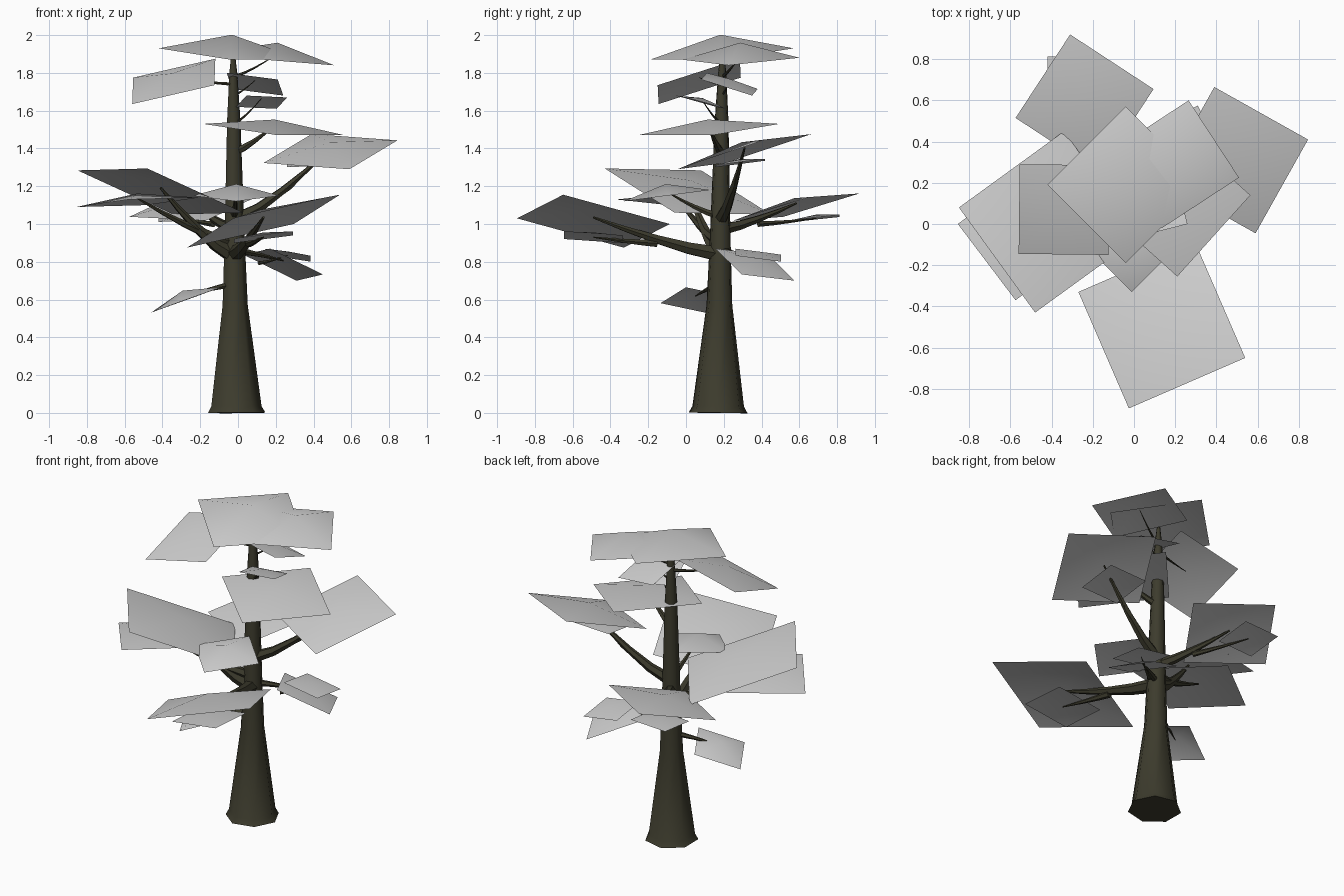
import bpy, bmesh, math
from mathutils import Vector

if "Cube" in bpy.data.objects:
    bpy.data.objects.remove(bpy.data.objects["Cube"])


def material(name, col):
    m = bpy.data.materials.new(name)
    m.diffuse_color = (*col, 1)
    m.use_nodes = True
    m.node_tree.nodes["Principled BSDF"].inputs["Base Color"].default_value = m.diffuse_color
    return m


BARK = material("dark_bark", (0.046, 0.044, 0.026))
LEAF = material("pale_grey_leaf", (0.62, 0.62, 0.62))


def finish(bm, name, mat, angle):
    me = bpy.data.meshes.new(name)
    bm.to_mesh(me)
    bm.free()
    me.materials.append(mat)
    ob = bpy.data.objects.new(name, me)
    bpy.context.collection.objects.link(ob)
    bpy.context.view_layer.objects.active = ob
    ob.select_set(True)
    bpy.ops.object.shade_smooth_by_angle(angle=math.radians(angle))
    ob.select_set(False)


def tube(name, pts, radii, sides):
    """Tapered limb along a path."""
    bm = bmesh.new()
    rings = []
    for i, (p, r) in enumerate(zip(pts, radii)):
        d = (pts[min(i + 1, len(pts) - 1)] - pts[max(i - 1, 0)]).normalized()
        ref = Vector((0, 1, 0)) if sides > 6 else Vector((0, 0, 1))
        u = ref.cross(d).normalized()
        v = d.cross(u)
        angles = [math.tau * k / sides for k in range(sides)]
        rings.append([bm.verts.new(p + r * (u * math.cos(a) + v * math.sin(a))) for a in angles])
    for a, b in zip(rings, rings[1:]):
        for k in range(sides):
            n = (k + 1) % sides
            bm.faces.new((a[k], a[n], b[n], b[k]))
    bm.faces.new(rings[0][::-1])
    bm.faces.new(rings[-1])
    bmesh.ops.recalc_face_normals(bm, faces=bm.faces)
    finish(bm, name, BARK, 55)


def leaf_card(name, centre, d, p, bulge):
    """Square card from centre and two half diagonals, middle pushed up."""
    bm = bmesh.new()
    vs = [bm.verts.new(centre + v) for v in (d, p, -d, -p)]
    top = bm.verts.new(centre + d.cross(p).normalized() * bulge * (d - p).length)
    for k in range(4):
        bm.faces.new((vs[k], vs[k - 3], top))
    finish(bm, name, LEAF, 80)


def trunk_axis(z):
    return Vector((-.015 - .006 * z, .17 + .012 * z, z))


def branch(name, start, end, radius):
    """Limb that leaves nearly level and curves up to its leaf."""
    ts = [k / 4 for k in range(5)]
    pts = [start.lerp(end, t) for t in ts]
    for t, q in zip(ts, pts):
        q.z = start.z + (end.z - start.z) * t ** 1.3
    tube(name, pts, [radius * (1 - .85 * t) for t in ts], 6)


# trunk: height and radius, flared foot
trunk = [(0, .16), (.035, .14), (.57, .07), (.9, .057), (1.55, .037), (1.8, .022), (1.94, .006)]
tube("trunk", [trunk_axis(z) for z, r in trunk], [r for z, r in trunk], 7)

# each bough: leaf centre, plan half diagonal, rise along both diagonals, branch root height
boughs = {
    "top": (-.04, .19, 1.9, .38, 0, -.03, .03, 1.85),
    "top_right": (.2, .29, 1.875, .065, .31, .005, .035, 1.78),
    "upper_left": (-.34, .07, 1.755, .22, .215, .12, .02, 1.74),
    "upper_back": (.09, .23, 1.74, .15, .12, -.06, -.025, 1.68),
    "upper_front": (.125, .08, 1.645, .135, -.08, .025, -.035, 1.53),
    "middle_right": (.19, .12, 1.5, .375, .02, -.03, .03, 1.38),
    "right": (.49, .31, 1.383, .355, .1, .06, .093, 1.02),
    "left": (-.41, .01, 1.172, .44, -.07, -.112, -.122, .83),
    "front_left": (-.53, -.045, 1.115, .325, -.045, .025, -.015, .9),
    "inner_front": (-.01, -.1, 1.15, .23, 0, 0, .03, 1.04),
    "back": (-.24, .585, 1.09, .335, .07, .052, .072, .97),
    "front": (.135, -.49, 1.015, .405, -.16, .14, -.015, .84),
    "low_back": (.24, .365, .785, .21, -.07, -.052, -.085, .86),
    "low_left": (-.275, .05, .598, .185, -.05, .067, .017, .68),
}
domed = ("top", "top_right", "inner_front", "low_left")
# small extra leaves beside a large one: height offset and outward shift
extras = {"right": (-.06, -.1), "front": (-.085, 0), "back": (-.06, .12), "low_back": (.05, .03)}

for name, (x, y, z, dx, dy, rise_d, rise_p, root) in boughs.items():
    centre = Vector((x, y, z))
    d, p = Vector((dx, dy, rise_d)), Vector((-dy, dx, rise_p))
    bulge = .19 if name in domed else .1
    leaf_card(name + "_leaf", centre, d, p, bulge)
    size = math.hypot(dx, dy)
    start = trunk_axis(root)
    radius = .1 * size * min(1, (2.1 - root) / 1.1)
    branch(name + "_branch", start, centre + Vector((0, 0, .02)), radius)
    if name in extras:
        lift, out = extras[name]
        away = (centre - start) * Vector((1, 1, 0)).length / 1.414
        away.z = 0
        c = centre + away.normalized() * out + Vector((0, 0, lift))
        s = max(.12, .36 * size)
        flat = []
        for vx, vy in ((s, s), (-s, s)):
            along, across = vx * dx + vy * dy, vy * dx - vx * dy
            rise = .45 * (rise_d * along + rise_p * across) / size ** 2
            flat.append(Vector((vx, vy, rise)))
        leaf_card(name + "_small_leaf", c, *flat, .08)
        branch(name + "_twig", start.lerp(centre, .5) - Vector((0, 0, .03)), c, radius * .5)
